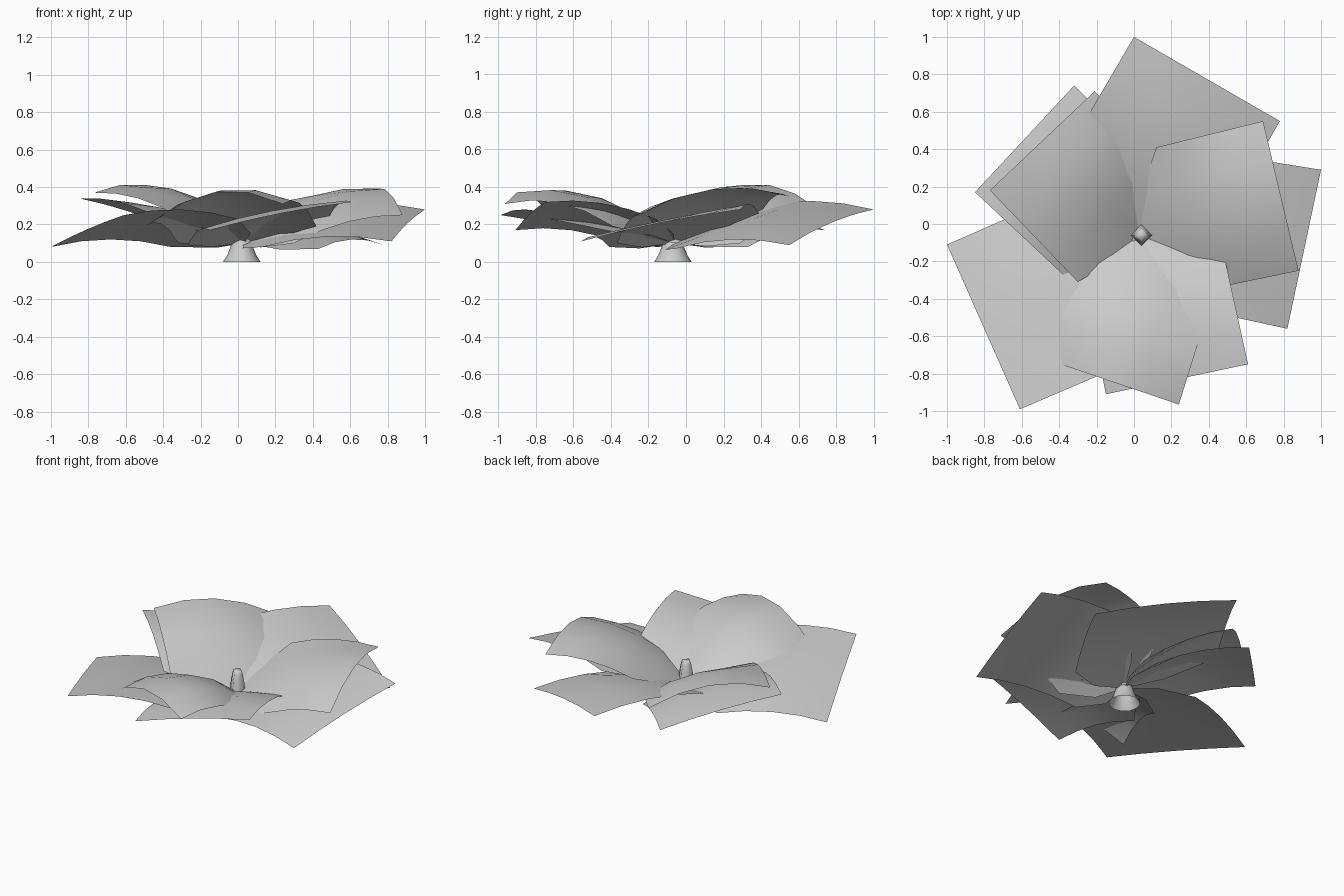
import bpy, math
from mathutils import Vector

cube = bpy.data.objects.get("Cube")
if cube:
    bpy.data.objects.remove(cube, do_unlink=True)

# One pale grey for the whole flower
grey = bpy.data.materials.new("pale_grey")
grey.use_nodes = True
colour = (0.6, 0.6, 0.6, 1)
grey.diffuse_color = colour
grey.node_tree.nodes["Principled BSDF"].inputs["Base Color"].default_value = colour

HUB = Vector((0.03, -0.06, 0.1))
STEPS = 4


def make(name, verts, faces, angle):
    mesh = bpy.data.meshes.new(name)
    mesh.from_pydata(verts, [], faces)
    mesh.materials.append(grey)
    ob = bpy.data.objects.new(name, mesh)
    bpy.context.collection.objects.link(ob)
    bpy.ops.object.select_all(action="DESELECT")
    ob.select_set(True)
    bpy.context.view_layer.objects.active = ob
    bpy.ops.object.shade_smooth_by_angle(angle=math.radians(angle))


def blend(a, b, c, t):
    """Quadratic through a, b, c at t = 0, 0.5, 1."""
    return a * (2 * t - 1) * (t - 1) + b * 4 * t * (1 - t) + c * t * (2 * t - 1)


def petal(name, left, right, crest, belly, inner_left, inner_right, arch=0.04):
    """Cupped square sheet: outer corners, heights at the outer and central
    middle, then the inner corners and the arch of the side edges."""
    ol, orr, il, ir = map(Vector, (left, right, inner_left, inner_right))
    om = (ol + orr) / 2
    om.z = crest
    centre = (HUB + om) / 2
    centre.z = belly
    lift = Vector((0, 0, arch))
    rows = [(il, HUB, ir),
            ((il + ol) / 2 + lift, centre, (ir + orr) / 2 + lift),
            (ol, om, orr)]
    n = STEPS + 1
    verts = [blend(*[blend(*r, j / STEPS) for r in rows], i / STEPS)
             for i in range(n) for j in range(n)]
    faces = [(i * n + j, i * n + j + 1, (i + 1) * n + j + 1, (i + 1) * n + j)
             for i in range(STEPS) for j in range(STEPS)]
    make(name, verts, faces, 60)


def lathe(name, x, y, profile, sides):
    """Tapered body, open below, from (radius, height) rings."""
    verts = [(x + r * math.cos(2 * math.pi * k / sides),
              y + r * math.sin(2 * math.pi * k / sides), z)
             for r, z in profile for k in range(sides)]
    faces = [(i * sides + k, i * sides + (k + 1) % sides,
              (i + 1) * sides + (k + 1) % sides, (i + 1) * sides + k)
             for i in range(len(profile) - 1) for k in range(sides)]
    faces.append(tuple(range(len(verts) - sides, len(verts))))
    make(name, verts, faces, 95)


# Lower ring of petals
petal("back_petal", (0, 1, .28), (.78, .55, .09), .21, .23, (-.38, .35, .29), (.43, -.06, .07))
petal("right_lower_petal", (1, .29, .28), (.82, -.56, .11), .21, .21, (.37, .39, .26), (.13, -.41, .08))
petal("front_lower_petal", (.61, -.75, .32), (-.15, -.91, .17), .26, .25, (.48, -.16, .23), (-.27, -.32, .09))
petal("left_front_petal", (-.61, -.99, .25), (-1, -.11, .08), .175, .21, (0, -.73, .23), (-.36, .17, .08))
petal("left_lower_petal", (-.85, .17, .34), (-.32, .74, .17), .27, .26, (-.38, -.27, .21), (.1, .33, .08))

# Upper ring of petals
petal("right_upper_petal", (.69, .55, .35), (.88, -.25, .25), .39, .325, (.12, .41, .28), (.3, -.37, .1))
petal("front_upper_petal", (.24, -.965, .31), (-.51, -.71, .18), .37, .34, (.42, -.39, .19), (-.32, -.18, .1), .065)
petal("left_upper_petal", (-.77, .18, .37), (-.21, .71, .28), .41, .335, (-.3, -.31, .23), (.16, .29, .1))

# Flared base and square pistil
lathe("flower_base", .02, -.07, [(.1, 0), (.078, .035), (.06, .08), (.05, .12)], 12)
lathe("pistil", .04, -.06, [(.06, .1), (.05, .18), (.037, .235), (.03, .25)], 4)
